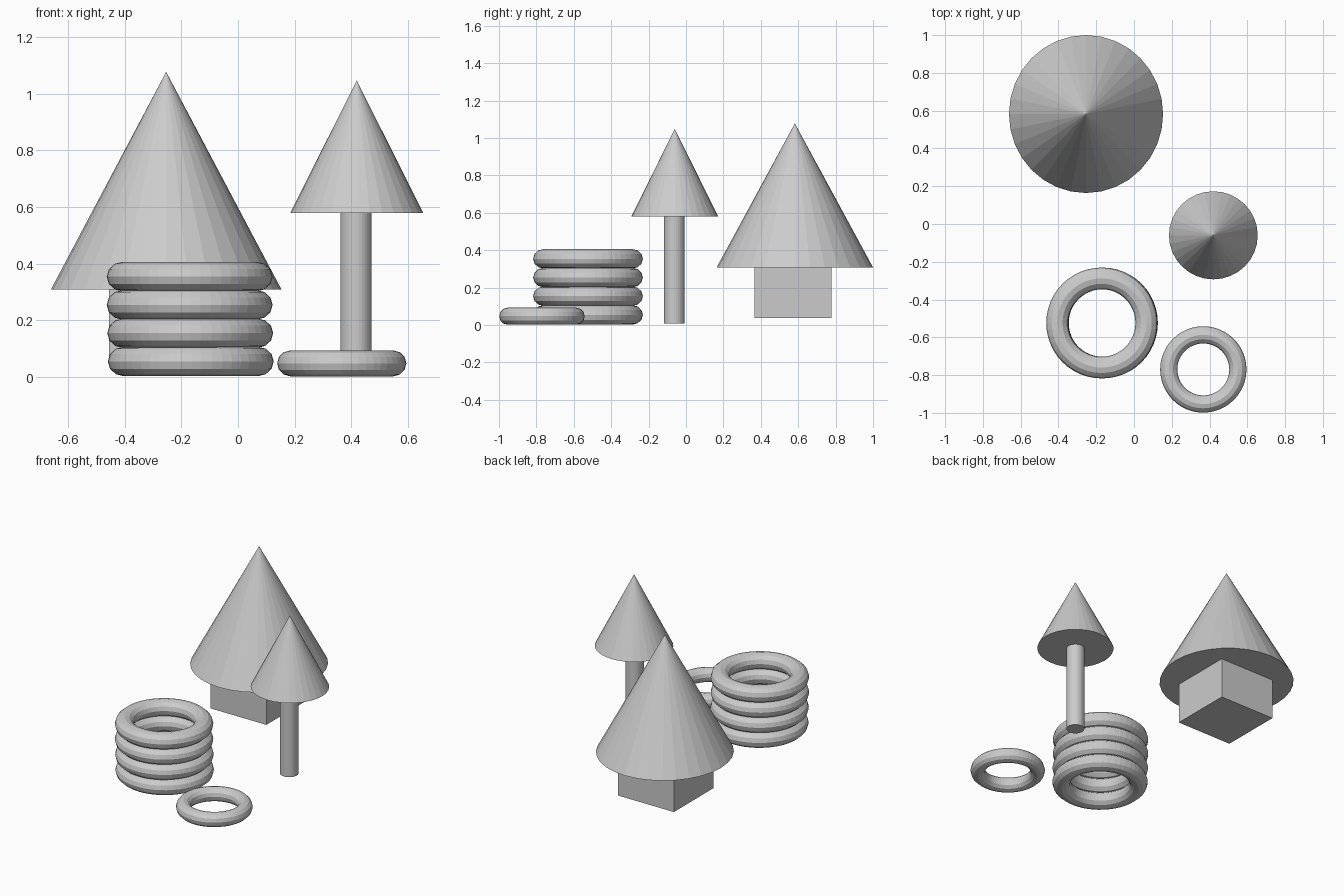
import bpy

if "Cube" in bpy.data.objects:
    bpy.data.objects.remove(bpy.data.objects["Cube"])


def finish(name, scale=(1, 1, 1)):
    ob = bpy.context.object
    ob.name = name
    ob.scale = scale
    return ob


def cone(name, x, y, rx, ry, z0, z1):
    bpy.ops.mesh.primitive_cone_add(vertices=32, radius1=1, depth=1,
                                    location=(x, y, (z0 + z1) / 2))
    return finish(name, (rx, ry, z1 - z0))


def ring(name, x, y, z, major, minor, flatten=1.0):
    bpy.ops.mesh.primitive_torus_add(major_segments=48, minor_segments=12,
                                     major_radius=major, minor_radius=minor,
                                     location=(x, y, z))
    return finish(name, (1, 1, flatten))


# Large tree: wide cone on a square trunk
cone("large_tree_crown", -0.254, 0.582, 0.408, 0.418, 0.308, 1.078)
bpy.ops.mesh.primitive_cube_add(size=1, location=(-0.254, 0.573, 0.173))
finish("large_tree_trunk", (0.406, 0.411, 0.27))

# Small tree: narrow cone on a slim round trunk
cone("small_tree_crown", 0.42, -0.06, 0.235, 0.233, 0.579, 1.048)
bpy.ops.mesh.primitive_cylinder_add(vertices=32, radius=0.055, depth=0.57,
                                    location=(0.417, -0.063, 0.294))
finish("small_tree_trunk")

# Stack of four rings, slightly shifted from one another
for i, x in enumerate((-0.167, -0.169, -0.171, -0.171)):
    ring(f"stacked_ring_{i + 1}", x, -0.524, 0.054 + 0.1 * i, 0.236, 0.0575, 0.91)

# Single ring lying on the ground
ring("loose_ring", 0.367, -0.77, 0.047, 0.183, 0.0455)
